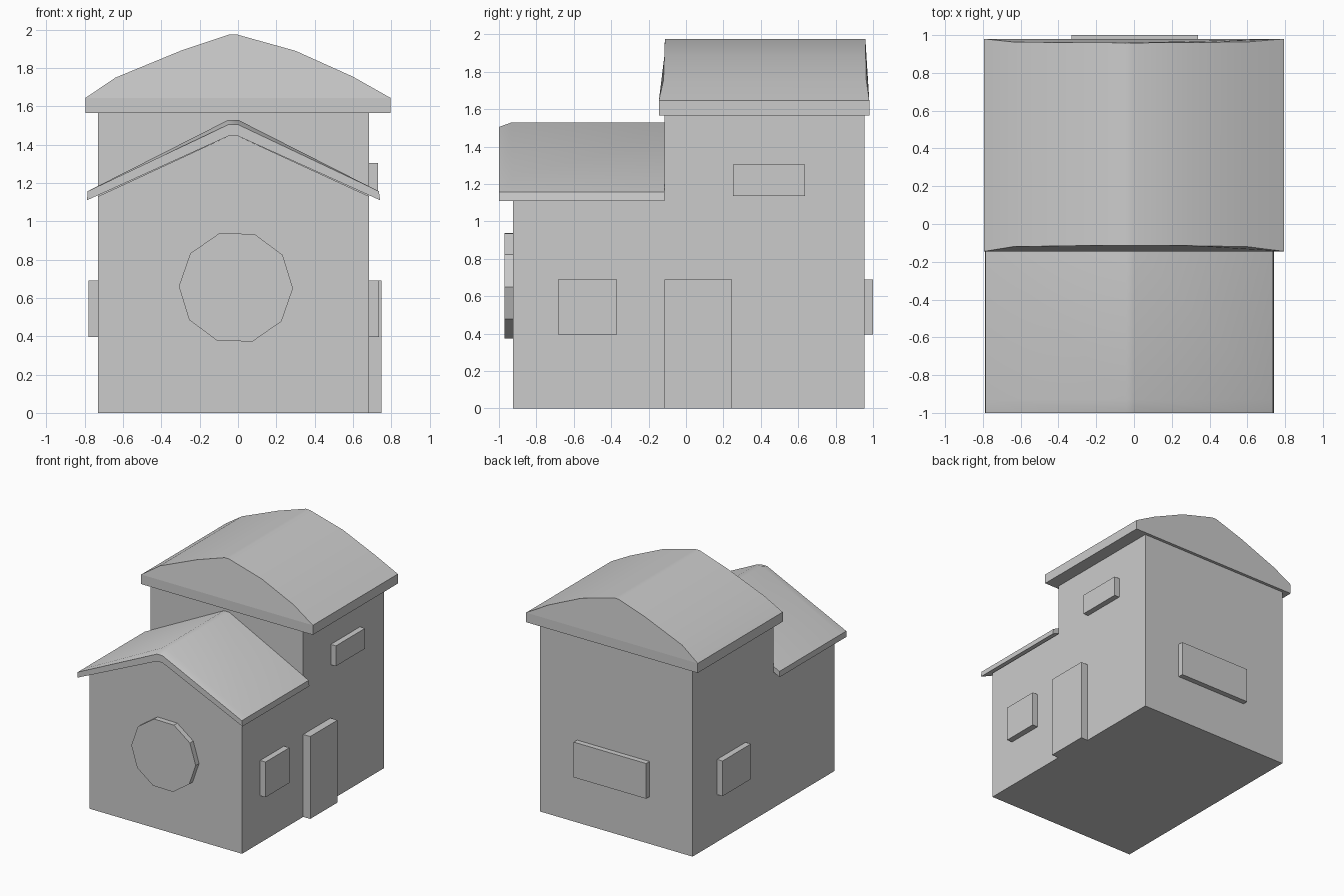
import bpy, bmesh
from math import cos, sin, radians

if "Cube" in bpy.data.objects:
    bpy.data.objects.remove(bpy.data.objects["Cube"])


def loft(name, loops, smooth=False):
    """Skin matching closed loops of 3D points and cap both ends."""
    bm = bmesh.new()
    rings = [[bm.verts.new(p) for p in loop] for loop in loops]
    n = len(rings[0])
    for a, b in zip(rings, rings[1:]):
        for i in range(n):
            j = (i + 1) % n
            bm.faces.new((a[i], a[j], b[j], b[i]))
    bm.faces.new(rings[0])
    bm.faces.new(rings[-1])
    bmesh.ops.recalc_face_normals(bm, faces=bm.faces)
    mesh = bpy.data.meshes.new(name)
    bm.to_mesh(mesh)
    bm.free()
    obj = bpy.data.objects.new(name, mesh)
    bpy.context.collection.objects.link(obj)
    if smooth:
        bpy.ops.object.select_all(action='DESELECT')
        obj.select_set(True)
        bpy.context.view_layer.objects.active = obj
        bpy.ops.object.shade_smooth_by_angle(angle=radians(30))
    return obj


def along_y(profile, y):
    return [(x, y, z) for x, z in profile]


def box(name, x0, x1, y0, y1, z0, z1):
    rect = [(x0, z0), (x1, z0), (x1, z1), (x0, z1)]
    return loft(name, [along_y(rect, y0), along_y(rect, y1)])


# Walls: stepped side outline, two storeys at the back and one in front
side = [(-0.925, 0), (0.955, 0), (0.955, 1.575), (-0.115, 1.575),
        (-0.115, 1.13), (-0.925, 1.13)]
loft("walls", [[(x, y, z) for y, z in side] for x in (-0.73, 0.685)])

# Gable filling the space under the front roof
gable = [(-0.73, 1.13), (0.685, 1.13), (0.0, 1.445), (-0.05, 1.445)]
loft("front_gable", [along_y(gable, -0.925), along_y(gable, -0.115)])


# Front roof: folded slab whose ridge dips slightly at the front
def front_roof_profile(ridge):
    return [(-0.788, 1.11), (-0.05, 1.445), (0.0, 1.445), (0.742, 1.11),
            (0.735, 1.157), (0.0, ridge), (-0.05, ridge), (-0.785, 1.157)]


loft("front_roof", [along_y(front_roof_profile(r), y) for r, y in
                    ((1.505, -1.0), (1.53, -0.93), (1.53, -0.115))], True)

# Upper roof: fascia slab with a curved crown whose gable ends lean inward
box("upper_roof_fascia", -0.795, 0.795, -0.145, 0.98, 1.565, 1.645)
crown = [(-0.795, 1.645, 0), (0.795, 1.645, 0), (0.6, 1.755, 0.025),
         (0.3, 1.89, 0.03), (-0.005, 1.975, 0.032), (-0.045, 1.975, 0.032),
         (-0.3, 1.89, 0.03), (-0.64, 1.75, 0.025)]
loft("upper_roof_crown", [[(x, -0.145 + d, z) for x, z, d in crown],
                          [(x, 0.98 - d * 0.65, z) for x, z, d in crown]], True)

# Ten-sided window on the front
ring = [(-0.011 + 0.298 * cos(radians(36 * k - 1)),
         0.655 + 0.295 * sin(radians(36 * k - 1))) for k in range(10)]
loft("round_window", [along_y(ring, -0.97), along_y(ring, -0.92)])

# Door and rectangular windows
box("door", 0.68, 0.75, -0.115, 0.245, 0, 0.69)
box("right_lower_window", 0.68, 0.735, -0.685, -0.37, 0.395, 0.69)
box("right_upper_window", 0.68, 0.732, 0.25, 0.635, 1.135, 1.305)
box("left_window", -0.78, -0.725, 0.255, 0.63, 0.395, 0.69)
box("back_window", -0.33, 0.34, 0.95, 1.0, 0.395, 0.69)
